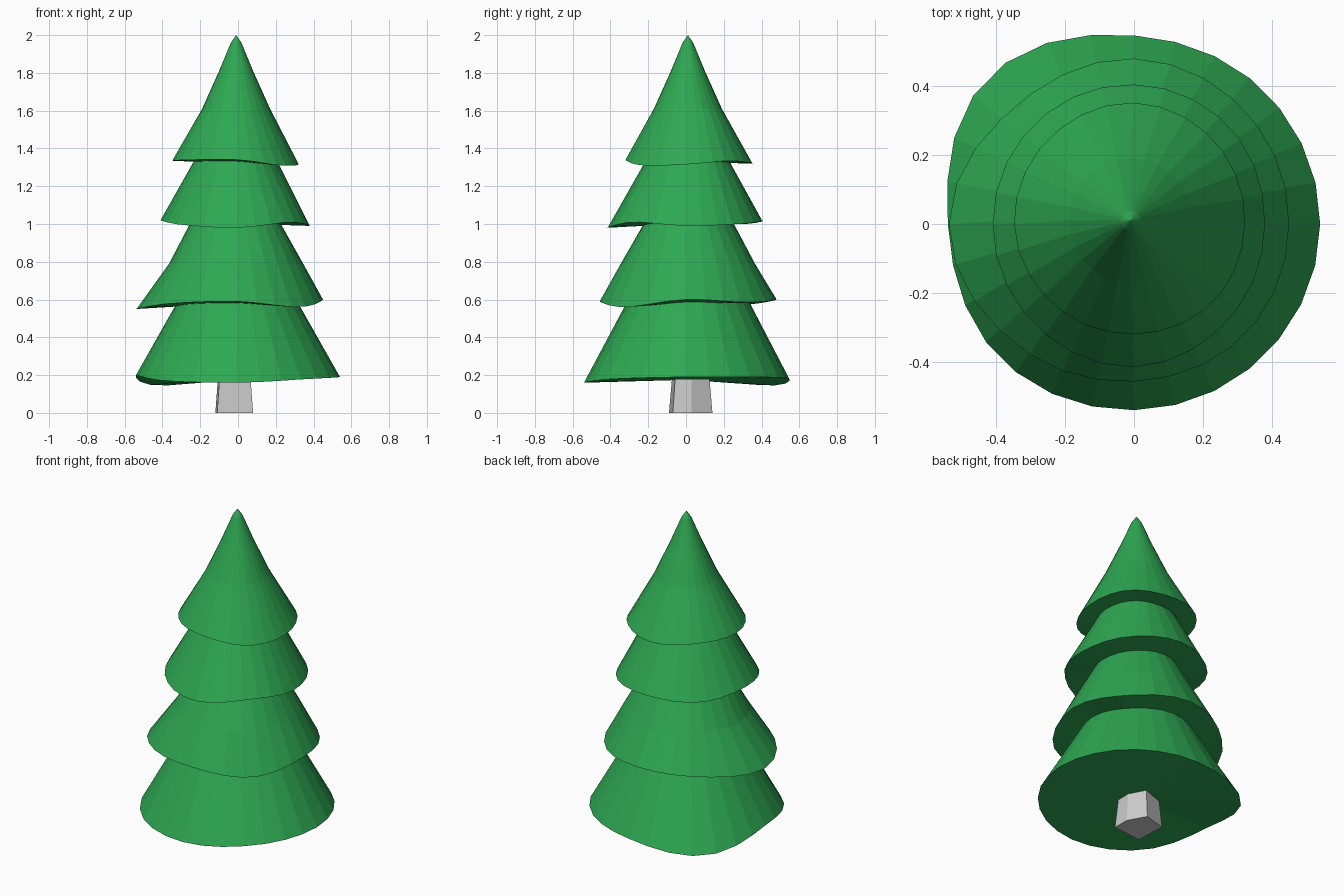
import bpy, bmesh, math

if "Cube" in bpy.data.objects:
    bpy.data.objects.remove(bpy.data.objects["Cube"])

SIDES = 28
MID = (-0.01, 0.01)

# Each tier: rim radius and rim height every 45 degrees (from +x, counter-clockwise),
# then further rings up the cone as (radius, height)
TIERS = [
    ([.54, .54, .547, .60, .54, .55, .54, .537],
     [.19, .19, .18, .145, .20, .17, .16, .18],
     [(.325, .575)]),
    ([.45, .46, .48, .485, .537, .49, .457, .455],
     [.60, .585, .60, .575, .55, .58, .59, .56],
     [(.355, .79), (.24, 1.0)]),
    ([.38, .395, .405, .41, .41, .41, .415, .39],
     [.99, 1.0, 1.015, 1.0, 1.02, .995, .98, 1.01],
     [(.225, 1.325)]),
    ([.322, .335, .352, .35, .348, .33, .32, .322],
     [1.315, 1.335, 1.32, 1.335, 1.335, 1.34, 1.34, 1.31],
     [(.18, 1.61), (.09, 1.81), (.028, 1.96)]),
]


def wave(vals, t):
    """Smooth periodic interpolation, t in 0..1."""
    n = len(vals)
    i = int(t * n)
    f = t * n - i
    a, b, c, d = (vals[(i + k) % n] for k in (-1, 0, 1, 2))
    return b + f * ((c - a) + f * ((2*a - 5*b + 4*c - d) + f * (3*b - a - 3*c + d))) / 2


def bridge(bm, lower, upper):
    n = len(lower)
    for i in range(n):
        j = (i + 1) % n
        bm.faces.new((lower[i], lower[j], upper[j], upper[i]))


def finish(bm, name, mat=None):
    bmesh.ops.recalc_face_normals(bm, faces=bm.faces[:])
    me = bpy.data.meshes.new(name)
    bm.to_mesh(me)
    bm.free()
    ob = bpy.data.objects.new(name, me)
    bpy.context.collection.objects.link(ob)
    if mat:
        me.materials.append(mat)
    return ob


green = bpy.data.materials.new("foliage_green")
green.diffuse_color = (0.027, 0.39, 0.085, 1)
green.use_nodes = True
green.node_tree.nodes["Principled BSDF"].inputs["Base Color"].default_value = green.diffuse_color

# Foliage: one skin running up through all four tiers
bm = bmesh.new()
rings = []
for k, (radii, heights, upper) in enumerate(TIERS):
    rim = []
    for s in range(SIDES):
        t = s / SIDES
        a = t * math.tau
        r = wave(radii, t)
        rim.append(bm.verts.new((r * math.cos(a), r * math.sin(a), wave(heights, t))))
    rings.append(rim)
    for n, (r, z) in enumerate(upper):
        ring = []
        for s in range(SIDES):
            t = s / SIDES
            a = t * math.tau
            h = z
            # the last ring meets the wavy underside of the tier above
            if n == len(upper) - 1 and k + 1 < len(TIERS):
                h = (z + wave(TIERS[k + 1][1], t)) / 2
            ring.append(bm.verts.new((MID[0] + r * math.cos(a), MID[1] + r * math.sin(a), h)))
        rings.append(ring)
for lo, hi in zip(rings, rings[1:]):
    bridge(bm, lo, hi)
tip = bm.verts.new((*MID, 2.0))
base = bm.verts.new((0, 0, 0.175))
for ring, point in ((rings[-1], tip), (rings[0], base)):
    for i in range(SIDES):
        bm.faces.new((ring[i], ring[(i + 1) % SIDES], point))
finish(bm, "foliage", green)

# Trunk: tapered, uneven five-sided post
SECTION = [(-.11, -.09), (.08, -.07), (.08, .03), (.02, .14), (-.12, .10)]
bm = bmesh.new()
cx, cy = -.02, .025
low = [bm.verts.new((x, y, 0)) for x, y in SECTION]
top = [bm.verts.new((cx + (x - cx) * .85, cy + (y - cy) * .85, .2)) for x, y in SECTION]
bridge(bm, low, top)
bm.faces.new(low)
bm.faces.new(top)
finish(bm, "trunk")
